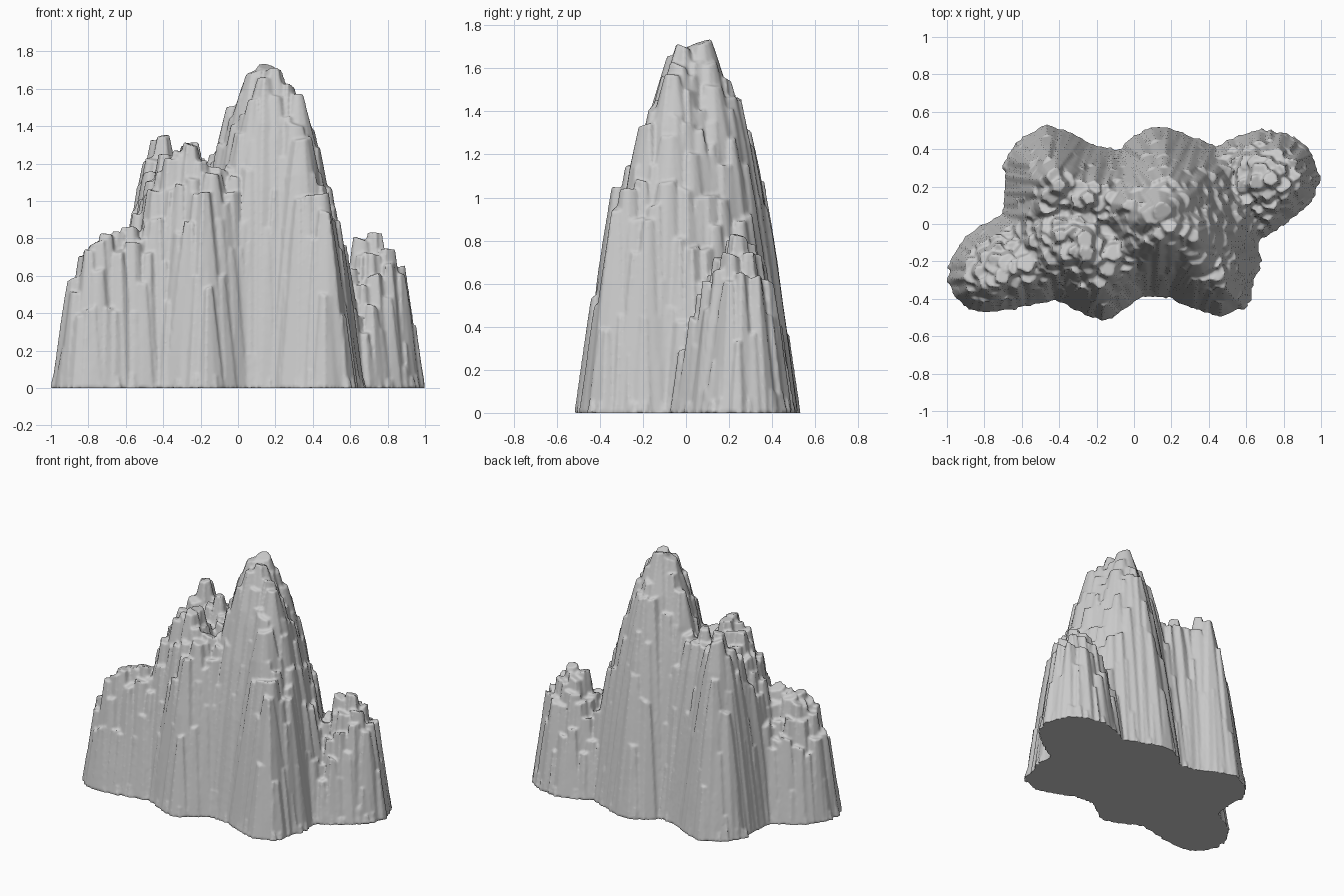
import bpy, bmesh, math, random
from mathutils import Vector

if "Cube" in bpy.data.objects:
    bpy.data.objects.remove(bpy.data.objects["Cube"])
random.seed(4)

# Footprint outline on the ground
OUTLINE = [Vector(p) for p in [
    (-1, -.27), (-.97, -.18), (-.9, -.07), (-.82, -.01), (-.7, .05), (-.68, .21), (-.7, .32),
    (-.61, .45), (-.47, .53), (-.35, .49), (-.2, .41), (-.07, .39), (0, .47), (.14, .53),
    (.3, .465), (.44, .405), (.57, .475), (.66, .505), (.83, .475), (.94, .41), (.97, .3),
    (1, .25), (.95, .13), (.83, .02), (.66, -.085), (.68, -.2), (.63, -.32), (.62, -.43),
    (.47, -.49), (.3, -.445), (.2, -.385), (.04, -.385), (-.155, -.52), (-.32, -.455),
    (-.41, -.4), (-.61, -.445), (-.83, -.48), (-.96, -.39)]]

# Peaks: ridge start, ridge end, height, reach
PEAKS = [
    ((.1, .16), (.2, -.06), 1.79, .52),       # main peak
    ((-.47, .24), (-.41, .26), 1.46, .42),    # back left peak
    ((-.34, -.08), (-.25, -.13), 1.34, .42),  # front peak
    ((-.14, -.24), (-.12, -.16), 1.2, .4),    # front shoulder
    ((-.3, .15), (0, .12), 1.32, .36),        # saddle
    ((-.73, -.26), (-.52, -.2), .86, .36),    # left shoulder
    ((.4, -.2), (.44, -.22), 1.14, .42),      # front right peak
    ((.69, .24), (.74, .24), .84, .34),       # right shoulder
]

# Cliff profile: inset from the footprint edge against height
CLIFF = [(0, 0), (.05, .4), (.09, .7), (.15, 1.08), (.22, 1.42), (.3, 1.68), (.38, 1.82)]


def lerp_table(table, v):
    for (a, b), (c, d) in zip(table, table[1:]):
        if v <= c:
            return b + (d - b) * (v - a) / (c - a)
    return table[-1][1]


def cliff_height(d):
    return lerp_table(CLIFF, max(d, 0))


def inset_at(z):
    return lerp_table([(b, a) for a, b in CLIFF], z)


def seg_dist(p, a, b):
    ab = b - a
    t = max(0, min(1, (p - a).dot(ab) / ab.length_squared))
    return (p - a - ab * t).length


def edges():
    return zip(OUTLINE, OUTLINE[1:] + OUTLINE[:1])


def inside(p):
    hit = False
    for a, b in edges():
        if (a.y > p.y) != (b.y > p.y):
            if p.x < a.x + (b.x - a.x) * (p.y - a.y) / (b.y - a.y):
                hit = not hit
    return hit


def peak_height(p):
    return max(h * (1 - (seg_dist(p, Vector(a), Vector(b)) / reach) ** 1.4)
               if seg_dist(p, Vector(a), Vector(b)) < reach else 0
               for a, b, h, reach in PEAKS)


def add_column(bm, p, r, h):
    """Closed tapered rock column whose flanks follow the cliff profile."""
    n = 13
    turn = random.random() * 6.28
    bump = [random.uniform(-.01, .012) for _ in range(n)]
    tilt = [random.uniform(-.4, .4) for _ in range(2)]
    rings = []
    for f in (0, .2, .42, .65, .85, 1):
        ring = []
        for i in range(n):
            a = turn + math.tau * i / n
            spread = inset_at(h) - inset_at(h * f) + .007 * (1 - f)
            rad = max(r * .5, r + spread + bump[i] * (.6 + .4 * random.random()))
            dx, dy = rad * math.cos(a), rad * math.sin(a)
            z = h * f + (dx * tilt[0] + dy * tilt[1] if f == 1 else 0)
            ring.append(bm.verts.new((p.x + dx, p.y + dy, z)))
        rings.append(ring)
    for lo, hi in zip(rings, rings[1:]):
        for i in range(n):
            j = (i + 1) % n
            bm.faces.new((lo[i], lo[j], hi[j], hi[i]))
    bm.faces.new(rings[-1])
    bm.faces.new(rings[0][::-1])


# Scatter column centres with even spacing
seeds = []
for _ in range(9000):
    p = Vector((random.uniform(-1, 1), random.uniform(-.53, .53)))
    if all((p - q).length > .046 for q in seeds) and inside(p):
        seeds.append(p)

# Build the columns
bm = bmesh.new()
for p in seeds:
    d = min(seg_dist(p, a, b) for a, b in edges())
    if d < .016:
        continue
    r = min(random.uniform(.028, .048), d * .8)
    h = min(cliff_height(d - r), max(peak_height(p), .3)) * random.uniform(.94, 1.0)
    add_column(bm, p, r, max(h, .05))

me = bpy.data.meshes.new("rock_formation")
bm.to_mesh(me)
bm.free()
rock = bpy.data.objects.new("rock_formation", me)
bpy.context.collection.objects.link(rock)
bpy.context.view_layer.objects.active = rock
rock.select_set(True)

# Fuse the columns into one solid skin
fuse = rock.modifiers.new("fuse", 'REMESH')
fuse.mode = 'VOXEL'
fuse.voxel_size = .0095
bpy.ops.object.modifier_apply(modifier="fuse")
bpy.ops.object.shade_smooth_by_angle(angle=math.radians(60))
